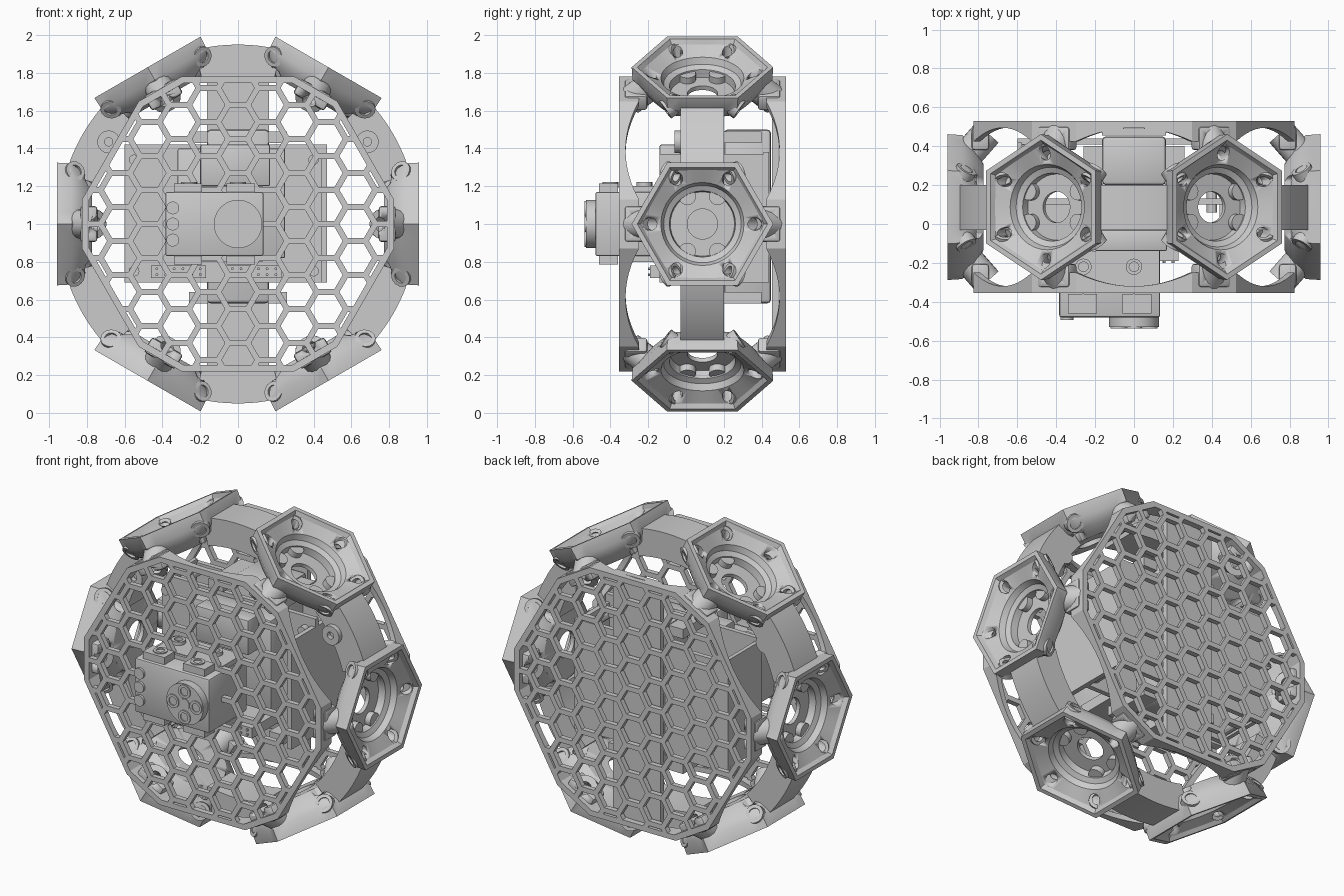
import bpy, bmesh
from math import cos, sin, pi, radians
from mathutils import Vector, Matrix

if "Cube" in bpy.data.objects:
    bpy.data.objects.remove(bpy.data.objects["Cube"])

CY, CZ = 0.087, 1.0          # hub of the wheel-like body


def finish(name, bm, smooth=True):
    bmesh.ops.recalc_face_normals(bm, faces=bm.faces[:])
    me = bpy.data.meshes.new(name)
    bm.to_mesh(me)
    bm.free()
    ob = bpy.data.objects.new(name, me)
    bpy.context.collection.objects.link(ob)
    if smooth:
        me.shade_smooth()
        me.set_sharp_from_angle(angle=radians(28))
    return ob


def loft(name, rings, wrap=True):
    """Skin closed rings; wrap joins last ring to first, otherwise ends are capped."""
    bm = bmesh.new()
    vs = [[bm.verts.new(p) for p in r] for r in rings]
    n, m = len(rings[0]), len(rings)
    for i in range(m if wrap else m - 1):
        a, b = vs[i], vs[(i + 1) % m]
        for j in range(n):
            k = (j + 1) % n
            bm.faces.new((a[j], a[k], b[k], b[j]))
    if not wrap:
        bm.faces.new(vs[0])
        bm.faces.new(vs[-1])
    return finish(name, bm)


def box(name, x0, x1, y0, y1, z0, z1, bevel=0):
    bm = bmesh.new()
    bmesh.ops.create_cube(bm, size=1)
    for v in bm.verts:
        v.co = Vector(((x0 + x1) / 2 + v.co.x * (x1 - x0),
                       (y0 + y1) / 2 + v.co.y * (y1 - y0),
                       (z0 + z1) / 2 + v.co.z * (z1 - z0)))
    if bevel:
        bmesh.ops.bevel(bm, geom=bm.edges[:], offset=bevel, segments=2,
                        affect='EDGES', profile=0.5)
    return finish(name, bm)


def rod(name, p0, p1, r, hole=0, n=20):
    """Cylinder from p0 to p1, or a tube when hole is given."""
    p0, p1 = Vector(p0), Vector(p1)
    q = (p1 - p0).to_track_quat('Z', 'Y')
    ring = lambda c, s: [c + q @ Vector((s * cos(2 * pi * i / n + .07), s * sin(2 * pi * i / n + .07), 0))
                         for i in range(n)]
    if hole:
        return loft(name, [ring(p0, r), ring(p1, r), ring(p1, hole), ring(p0, hole)])
    return loft(name, [ring(p0, r), ring(p1, r)], False)


def cut(ob, c):
    """Subtract cutter c and bake the result into the object."""
    c.hide_render = True
    m = ob.modifiers.new("cut", 'BOOLEAN')
    m.operation, m.object, m.solver = 'DIFFERENCE', c, 'EXACT'
    dg = bpy.context.evaluated_depsgraph_get()
    me = bpy.data.meshes.new_from_object(ob.evaluated_get(dg))
    ob.modifiers.clear()
    ob.data = me
    bpy.data.objects.remove(c)


def polar(a, r, y):
    return Vector((r * cos(a), y, CZ + r * sin(a)))


# Hexagonal dished node, built once facing local +Z (local X = depth axis)
def hex_ring(R, blend, z, n=36):
    pts = []
    for i in range(n):
        t = 2 * pi * i / n
        hexr = R * cos(pi / 6) / cos((t % (pi / 3)) - pi / 6)
        r = hexr * (1 - blend) + R * blend
        pts.append(Vector((r * cos(t), r * sin(t), z)))
    return pts


PROFILE = [(.375, 0, 0), (.345, 0, 0), (.325, .1, -.025), (.22, 1, -.065), (.205, 1, -.10),
           (.175, 1, -.115), (.17, 1, -.16), (.08, 1, -.16), (.08, 1, -.185),
           (.22, 1, -.185), (.32, .3, -.135), (.37, 0, -.075)]
node = loft("node", [hex_ring(*p) for p in PROFILE])
for k in range(6):
    a = k * pi / 3
    d = Vector((cos(a), sin(a), 0))
    cut(node, rod("hole_cutter", d * .25 + Vector((0, 0, -.2)), d * .285 + Vector((0, 0, -.004)),
                  .034, n=15))
node_mesh = node.data
bpy.data.objects.remove(node)

for k in range(6):
    a = k * pi / 3
    rad, tan = Vector((cos(a), 0, sin(a))), Vector((-sin(a), 0, cos(a)))
    dep, hub = Vector((0, 1, 0)), Vector((0, CY, CZ))
    M = Matrix((dep, tan, rad)).transposed().to_4x4()
    if M.determinant() < 0:
        M = Matrix((-dep, tan, rad)).transposed().to_4x4()
    M.translation = hub + rad * .958
    ob = bpy.data.objects.new(f"hex_node_{k}", node_mesh)
    bpy.context.collection.objects.link(ob)
    ob.matrix_world = M
    for u in (-1, 1):
        for w in (-1, 1):
            # magnet posts inside the cup, screw eyes on the back of the flange
            p = hub + dep * .08 * u + tan * .145 * w
            rod(f"node_post_{k}", p + rad * .775, p + rad * .835, .045)
            e = hub + dep * .16 * u + tan * .265 * w + rad * .88
            x = (dep * .8 * u + tan * .35 * w - rad * .45).normalized()
            rod(f"screw_eye_{k}", e - x * .03, e + x * .045, .055, .034, 16)
    # curved band to the next node
    angs = [a + radians(16 + 28 * i / 8) for i in range(9)]
    loft(f"ring_band_{k}", [[polar(t, .78, -.03), polar(t, .95, -.03),
                             polar(t, .95, .20), polar(t, .78, .20)] for t in angs], False)


# Honeycomb face panel with a curved rim and corner lugs
def panel(name, y, s):
    """y = outer surface, s = direction towards the inside"""
    corners = [radians(60 * k + d) for k in range(6) for d in (-9, 9)]
    R = .78 / cos(radians(21))
    plate = loft(name + "_honeycomb", [[polar(t, R * .985, y + s * d) for t in corners]
                                       for d in (0, .032)], False)
    bm = bmesh.new()
    pitch = .18
    for i in range(-6, 7):
        for j in range(-6, 6):
            x, z = i * pitch * .866, (j + (i % 2) / 2) * pitch
            if x * x + z * z > .85:
                continue
            rr = (pitch - .031) / 2 / cos(pi / 6)
            r0, r1 = ([bm.verts.new((x + rr * cos(q * pi / 3), y + e, CZ + z + rr * sin(q * pi / 3)))
                       for q in range(6)] for e in (-.1, .1))
            bm.faces.new(r0)
            bm.faces.new(r1)
            for q in range(6):
                bm.faces.new((r0[q], r0[(q + 1) % 6], r1[(q + 1) % 6], r1[q]))
    cut(plate, finish("cell_cutter", bm, False))
    # rim: deep at the corners, shallow mid-edge
    secs = []
    for k in range(6):
        p, q = polar(corners[2 * k + 1], R, y), polar(corners[(2 * k + 2) % 12], R, y)
        for i in range(13):
            t = i / 6 - 1
            o = p.lerp(q, i / 12)
            inn = Vector((o.x * .957, y, CZ + (o.z - CZ) * .957))
            d = Vector((0, s * (.035 + .07 * t * t), 0))
            secs.append([o, o + d, inn + d, inn])
    loft(name + "_rim", secs)
    for k in range(6):
        a = k * pi / 3
        rod(f"{name}_lug_{k}", polar(a, .755, y + s * .06), polar(a, .86, y + s * .18), .078, .04, 16)
        b = box(f"{name}_lug_block_{k}", -.045, .045, -.06, .06, -.095, .095, .015)
        b.data.transform(Matrix.Translation(polar(a, .79, y + s * .09)) @ Matrix.Rotation(-a, 4, 'Y'))
        cut(b, rod("bolt_cutter", polar(a, .70, y - s * .003), polar(a, .88, y + s * .203), .04, n=16))


panel("front_panel", -.355, 1)
panel("back_panel", .53, -1)

# Internal tray, battery and boards
box("spine_plate", -.165, .165, .455, .49, .24, 1.78)
box("battery", -.165, .165, .20, .45, .58, 1.50, .02)
box("main_board", -.60, .47, .10, .13, .69, 1.42)
box("rear_board", -.60, .47, .41, .44, .69, 1.38)
box("right_side_plate", .44, .47, -.14, .42, .69, 1.37)
box("left_side_plate", -.60, -.575, .10, .42, .72, 1.40)
box("controller", -.32, .25, -.03, .10, .82, 1.40, .01)
box("upper_module", -.20, .17, -.14, -.03, 1.20, 1.42, .01)
for i, x in enumerate((-.46, -.06)):
    box(f"pin_header_{i}", x, x + .29, -.19, .10, .715, .78)
    for j in range(6):
        for z in (.732, .763):
            rod("header_pin", (x + .03 + j * .046, -.20, z), (x + .03 + j * .046, -.18, z), .008, n=6)
for x in (-.55, .40):
    for z in (.75, 1.34):
        rod("standoff", (x, .06, z), (x, .42, z), .028, n=12)
for x in (-.21, .21):
    for z in (.61, 1.46):
        box("battery_clip", x - .05, x + .05, .08, .40, z - .03, z + .03)
for x in (-.685, .685):
    rod("band_eye", (x, -.06, 1.435), (x, .20, 1.435), .06, .022)

# Front servo unit with round horn
box("servo_body", -.385, .135, -.48, -.10, .83, 1.17, .012)
for x0, x1 in ((-.34, -.19), (-.06, .09)):
    for z0 in (.785, 1.16):
        box("servo_flange", x0, x1, -.46, -.36, z0, z0 + .055)
box("servo_bracket_top", -.33, .13, -.34, -.14, 1.17, 1.20)
box("servo_bracket_bottom", -.33, .13, -.34, -.14, .80, .83)
for x in (-.26, 0):
    for y in (-.40, -.22):
        rod("bracket_screw", (x, y, 1.19), (x, y, 1.222), .042, .025, 16)
rod("servo_horn", (0, -.47, 1), (0, -.53, 1), .128, n=36)
rod("horn_hub", (0, -.52, 1), (0, -.535, 1), .035)
for k in range(4):
    x, z = .08 * cos(k * pi / 2), 1 + .08 * sin(k * pi / 2)
    rod("horn_screw", (x, -.52, z), (x, -.537, z), .042, .026)
for z in (.915, 1.0, 1.085):
    rod("servo_stud", (-.345, -.47, z), (-.345, -.495, z), .034)
